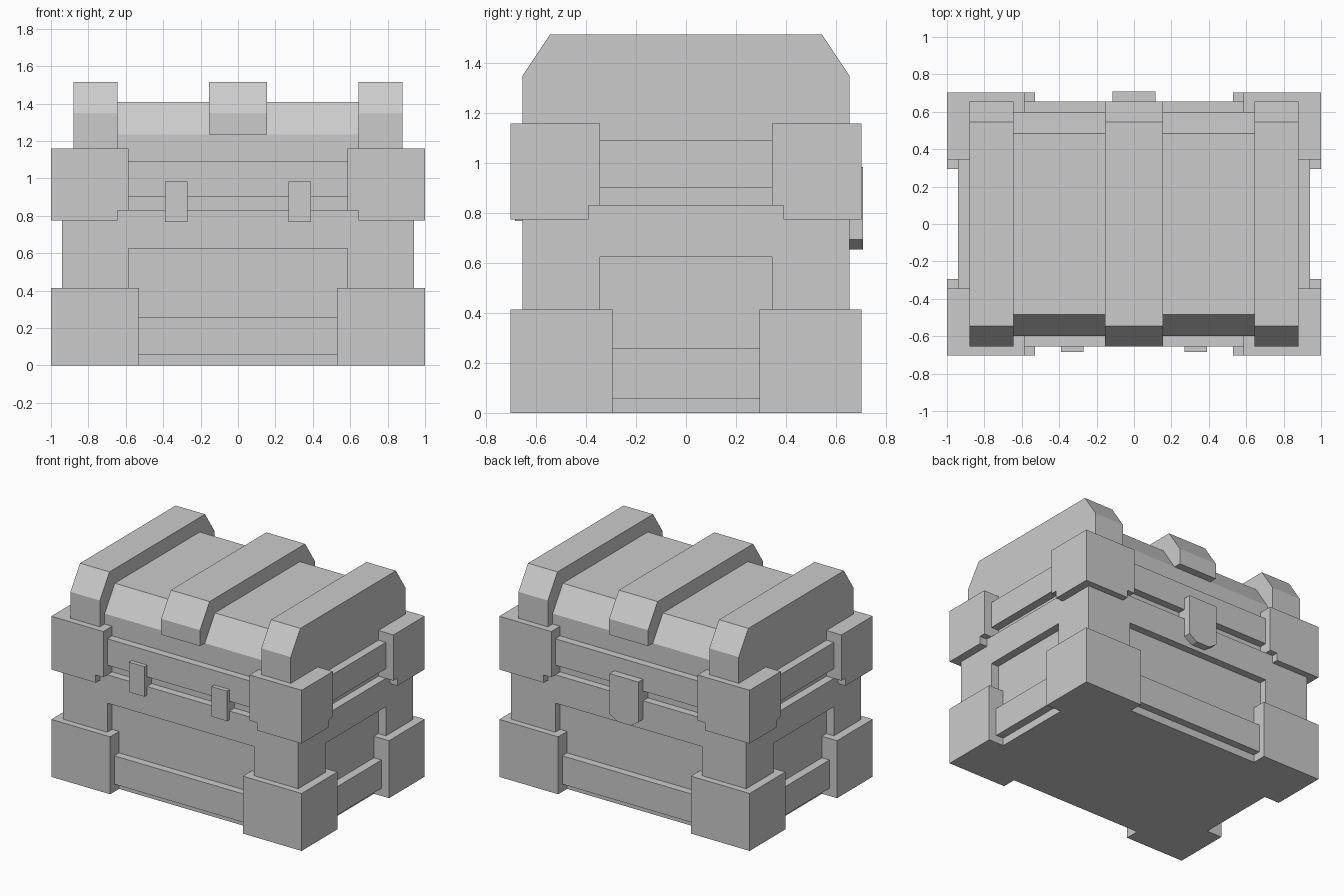
import bpy, bmesh

if "Cube" in bpy.data.objects:
    bpy.data.objects.remove(bpy.data.objects["Cube"])


def make(name, bm):
    bmesh.ops.recalc_face_normals(bm, faces=bm.faces)
    me = bpy.data.meshes.new(name)
    bm.to_mesh(me)
    bm.free()
    ob = bpy.data.objects.new(name, me)
    bpy.context.collection.objects.link(ob)
    return ob


def prism(name, profile, axis, lo, hi):
    """Extrude a closed 2D profile along x, y or z."""
    place = {'x': lambda a, b, t: (t, a, b),
             'y': lambda a, b, t: (a, t, b),
             'z': lambda a, b, t: (a, b, t)}[axis]
    bm = bmesh.new()
    ends = [[bm.verts.new(place(a, b, t)) for a, b in profile] for t in (lo, hi)]
    bm.faces.new(ends[0])
    bm.faces.new(ends[1])
    n = len(profile)
    for i in range(n):
        j = (i + 1) % n
        bm.faces.new((ends[0][i], ends[0][j], ends[1][j], ends[1][i]))
    return make(name, bm)


def box(name, x0, x1, y0, y1, z0, z1):
    return prism(name, [(x0, y0), (x1, y0), (x1, y1), (x0, y1)], 'z', z0, z1)


def arch(side, base, shoulder, top_half, top):
    return [(-side, base), (side, base), (side, shoulder),
            (top_half, top), (-top_half, top), (-side, shoulder)]


# Recessed inner walls
box("inner_walls", -0.88, 0.88, -0.60, 0.60, 0, 1.10)

# Raised bands around the chest: base, rim and lid
for name, z0, z1 in (("base_band", 0.055, 0.26), ("body_rim", 0.625, 0.83),
                     ("lid_band", 0.90, 1.09)):
    box(name, -0.94, 0.94, -0.655, 0.655, z0, z1)

# Corner posts and protective corner blocks
for sx in (-1, 1):
    for sy in (-1, 1):
        def corner(name, x, y, ox, oy, z0, z1):
            box(name, *sorted((sx * x, sx * ox)), *sorted((sy * y, sy * oy)), z0, z1)
        corner("corner_post", 0.585, 0.345, 0.94, 0.655, 0.3, 0.625)
        corner("lower_corner", 0.53, 0.295, 1, 0.702, 0, 0.415)
        corner("upper_corner_foot", 0.645, 0.39, 1, 0.702, 0.775, 0.83)
        corner("upper_corner", 0.585, 0.345, 1, 0.702, 0.83, 1.16)

# Lid with bevelled front and back, and its three ribs
prism("lid", arch(0.60, 1.10, 1.235, 0.485, 1.41), 'x', -0.76, 0.76)
for name, base, x0, x1 in (("left_rib", 1.10, -0.88, -0.645),
                           ("middle_rib", 1.235, -0.155, 0.155),
                           ("right_rib", 1.10, 0.645, 0.88)):
    prism(name, arch(0.655, base, 1.35, 0.545, 1.515), 'x', x0, x1)

# Two small plates on the front
for s in (-1, 1):
    box("front_plate", s * 0.33 - 0.061, s * 0.33 + 0.061, -0.685, -0.60, 0.768, 0.985)

# Latch with clipped lower corners on the back
prism("back_latch", [(-0.115, 0.985), (-0.115, 0.695), (-0.055, 0.655),
                     (0.055, 0.655), (0.115, 0.695), (0.115, 0.985)],
      'y', 0.60, 0.708)
